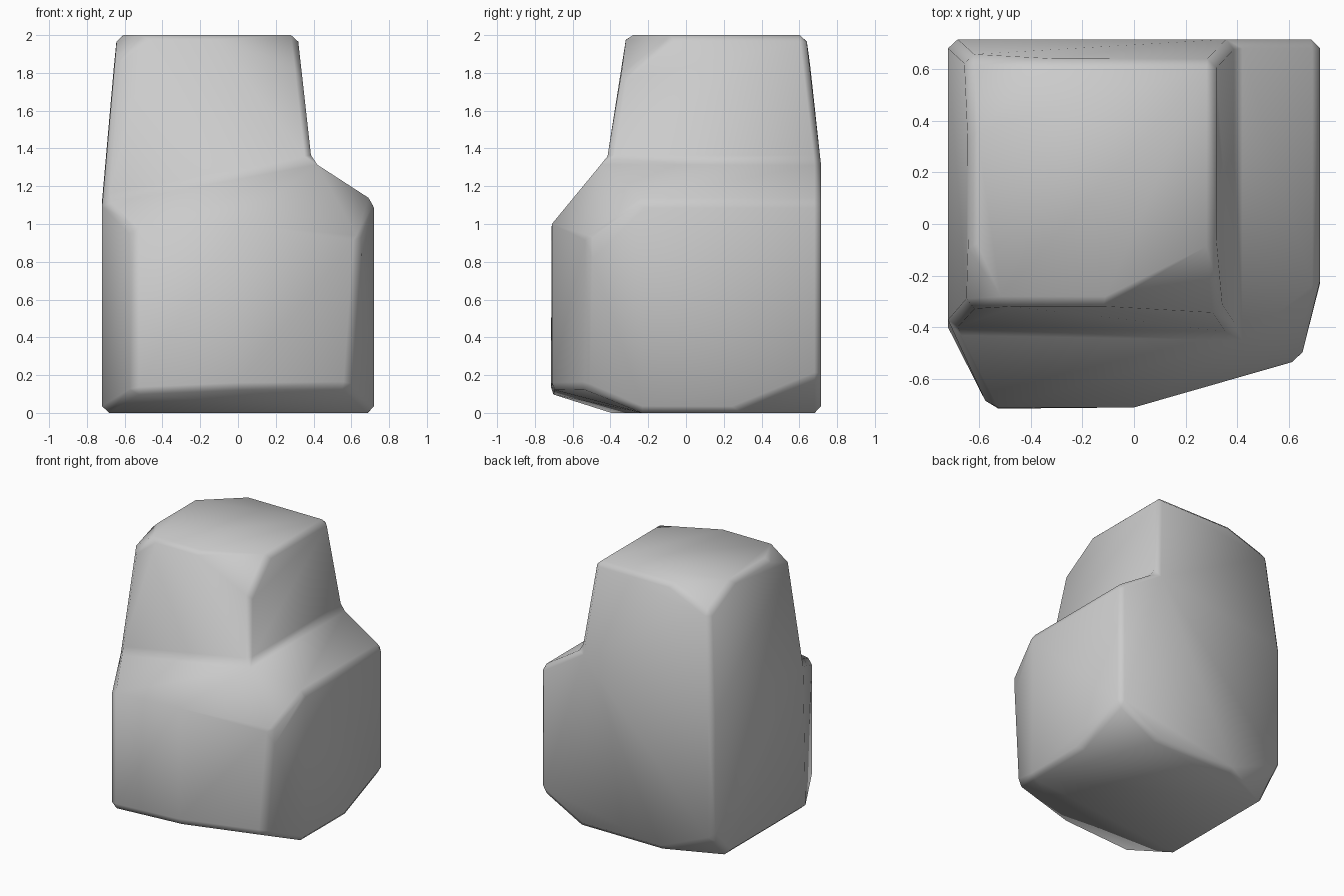
import bpy
import bmesh

if "Cube" in bpy.data.objects:
    bpy.data.objects.remove(bpy.data.objects["Cube"])

# Corner points of the rock: shoulder ring shared by both parts
waist = [(-.72, -.40, 1.12), (.39, -.42, 1.33), (.39, .715, 1.33), (-.72, .715, 1.12)]

# Wide lower block with chipped bottom corners
lower = [(-.72, -.40, 0), (.72, -.23, 0), (.72, .25, 0), (.37, .715, 0),
         (-.20, .715, 0), (-.72, .50, 0),
         (-.56, -.715, .10), (0, -.71, .125), (.59, -.54, .13),
         (.72, .715, .19), (-.72, .715, .22),
         (-.56, -.715, .97), (0, -.71, 1.0), (.645, -.525, .91),
         (.72, -.22, 1.12), (.72, .715, 1.12)]

# Narrow upper block with chipped top corners
upper = [(-.18, -.315, 2), (.315, -.07, 2), (.34, -.345, 1.78),
         (.315, .635, 2), (-.30, .635, 2), (-.64, .33, 2), (-.655, .655, 1.86),
         (-.64, .0, 2), (-.50, -.315, 2), (-.65, -.325, 1.88)]


def add_hull(bm, points):
    """Convex hull of the points, left open at the waist."""
    verts = [bm.verts.new(p) for p in points + waist]
    ring = set(verts[-4:])
    bmesh.ops.convex_hull(bm, input=verts)
    caps = [f for f in bm.faces if set(f.verts) <= ring]
    bmesh.ops.delete(bm, geom=caps, context='FACES')


bm = bmesh.new()
add_hull(bm, lower)
add_hull(bm, upper)
bmesh.ops.remove_doubles(bm, verts=bm.verts, dist=.001)
loose = [e for e in bm.edges if not e.link_faces]
bmesh.ops.delete(bm, geom=loose, context='EDGES')
bmesh.ops.dissolve_limit(bm, angle_limit=.03, verts=bm.verts, edges=bm.edges)
bmesh.ops.recalc_face_normals(bm, faces=bm.faces)
for f in bm.faces:
    f.smooth = True

mesh = bpy.data.meshes.new("rock")
bm.to_mesh(mesh)
bm.free()
rock = bpy.data.objects.new("rock", mesh)
bpy.context.collection.objects.link(rock)

# Worn edges on the sharp corners only
bevel = rock.modifiers.new("worn_edges", 'BEVEL')
bevel.width = .035
bevel.segments = 1
bevel.limit_method = 'ANGLE'
bevel.angle_limit = .87
